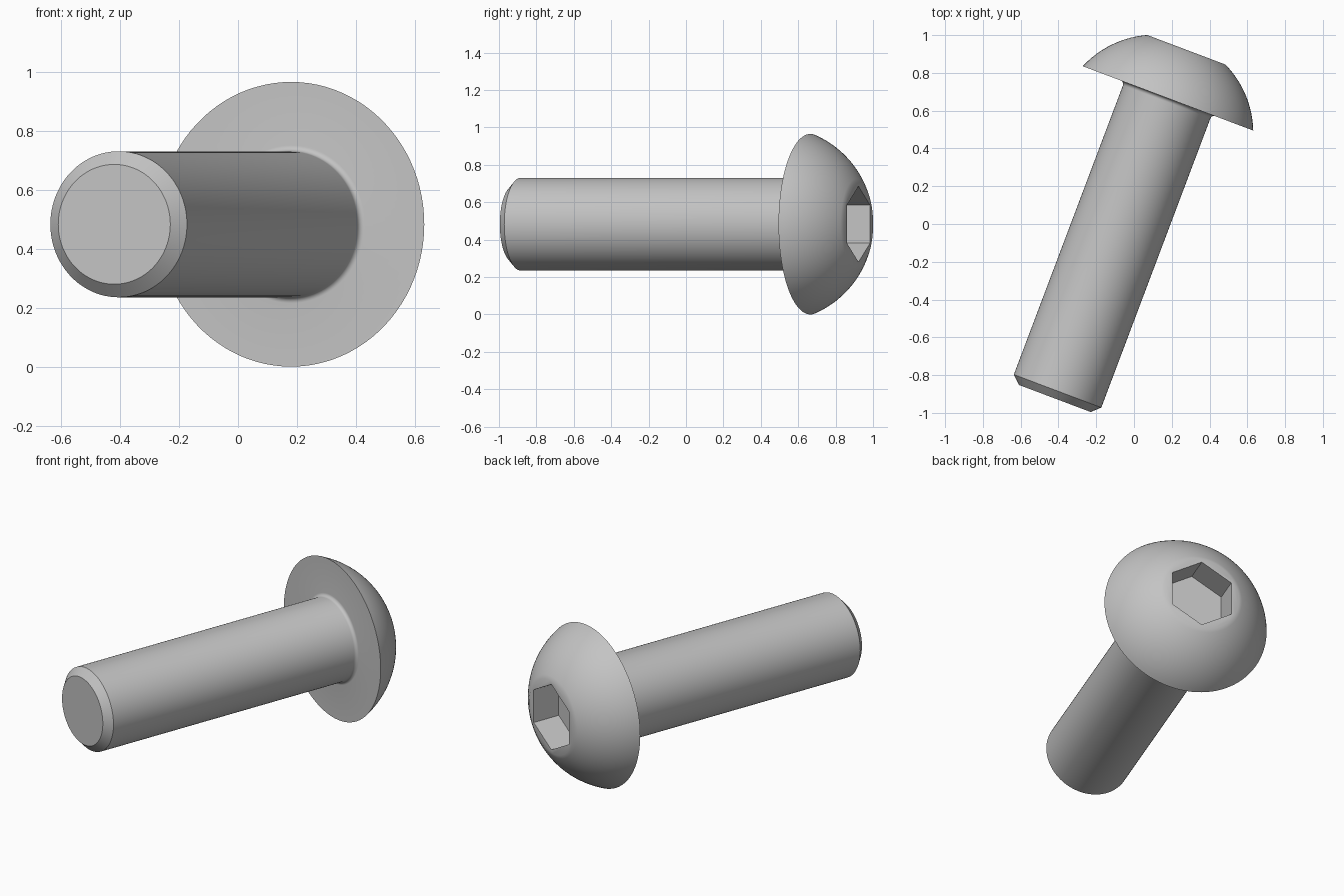
import bpy, bmesh, math
from mathutils import Vector, Matrix

default = bpy.data.objects.get("Cube")
if default:
    bpy.data.objects.remove(default, do_unlink=True)

SEGMENTS = 96
HEAD_R, TOP_R, HEAD_H = 0.4825, 0.2215, 0.275
SHAFT_R, TIP_R, FILLET = 0.2475, 0.203, 0.02
SOCKET_R, SOCKET_DEPTH = 0.2025, 0.17

# Single steel colour
steel = bpy.data.materials.new("steel_grey")
steel.use_nodes = True
colour = (0.55, 0.55, 0.55, 1)
steel.diffuse_color = colour
steel.node_tree.nodes["Principled BSDF"].inputs["Base Color"].default_value = colour


def ring(bm, radius, height, count):
    steps = [math.tau * i / count for i in range(count)]
    return [bm.verts.new((radius * math.cos(a), radius * math.sin(a), height)) for a in steps]


def skin(bm, lower, upper):
    n = len(lower)
    for i in range(n):
        j = (i + 1) % n
        bm.faces.new((lower[i], lower[j], upper[j], upper[i]))


# Profile from the tip to the head top: chamfer, shaft, neck fillet, dome
profile = [(TIP_R, -1.698), (SHAFT_R, -1.656)]
for i in range(7):
    a = math.pi / 2 * i / 6
    profile.append((SHAFT_R + FILLET * (1 - math.cos(a)), FILLET * (math.sin(a) - 1)))
drop = (HEAD_R**2 - TOP_R**2 - HEAD_H**2) / (2 * HEAD_H)
dome_r = math.hypot(HEAD_R, drop)
start, end = math.atan2(drop, HEAD_R), math.atan2(HEAD_H + drop, TOP_R)
for i in range(17):
    a = start + (end - start) * i / 16
    profile.append((dome_r * math.cos(a), dome_r * math.sin(a) - drop))

# Revolved body
bm = bmesh.new()
rings = [ring(bm, r, h, SEGMENTS) for r, h in profile]
for lower, upper in zip(rings, rings[1:]):
    skin(bm, lower, upper)
bm.faces.new(rings[0][::-1])

# Hexagonal socket sunk in the flat top
rim = ring(bm, SOCKET_R, HEAD_H, 6)
floor = ring(bm, SOCKET_R, HEAD_H - SOCKET_DEPTH, 6)
step = SEGMENTS // 6
for i in range(6):
    arc = [rings[-1][(i * step + k) % SEGMENTS] for k in range(step + 1)]
    bm.faces.new(arc + [rim[(i + 1) % 6], rim[i]])
skin(bm, rim, floor)
bm.faces.new(floor)
bmesh.ops.recalc_face_normals(bm, faces=bm.faces)

# Lay the bolt down along its slanted axis
axis = Vector((0.353, 0.9356, 0)).normalized()
up = Vector((0, 0, 1))
turn = Matrix((up, axis.cross(up), axis)).transposed().to_4x4()
bm.transform(Matrix.Translation((0.18, 0.665, HEAD_R)) @ turn)

mesh = bpy.data.meshes.new("button_head_bolt")
bm.to_mesh(mesh)
bm.free()
mesh.materials.append(steel)
bolt = bpy.data.objects.new("button_head_bolt", mesh)
bpy.context.collection.objects.link(bolt)
bpy.context.view_layer.objects.active = bolt
bolt.select_set(True)
bpy.ops.object.shade_smooth_by_angle(angle=math.radians(30))
